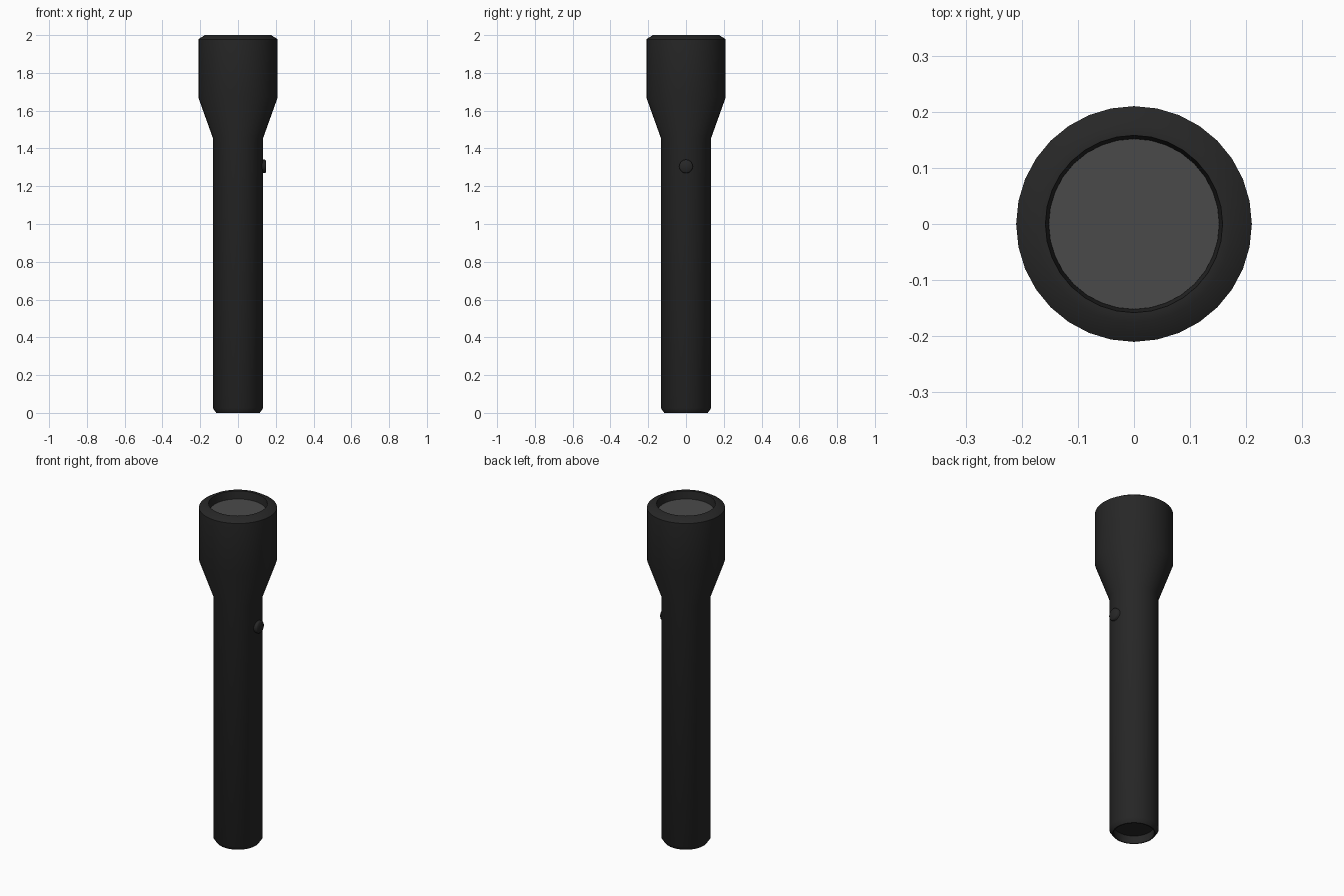
import bpy, bmesh, math
from mathutils import Matrix

if "Cube" in bpy.data.objects:
    bpy.data.objects.remove(bpy.data.objects["Cube"])

SIDES = 32


def material(name, value):
    m = bpy.data.materials.new(name)
    m.diffuse_color = (value, value, value, 1)
    m.use_nodes = True
    m.node_tree.nodes["Principled BSDF"].inputs["Base Color"].default_value = m.diffuse_color
    return m


def lathe(name, profile, mat, sides=SIDES, matrix=Matrix(), angle=50):
    """Spin an (r, z) profile around z; points with r = 0 become poles."""
    bm = bmesh.new()
    verts = [bm.verts.new((r, 0, z)) for r, z in profile]
    edges = [bm.edges.new(pair) for pair in zip(verts, verts[1:])]
    bmesh.ops.spin(bm, geom=verts + edges, cent=(0, 0, 0), axis=(0, 0, 1),
                   angle=math.tau, steps=sides, use_duplicate=False)
    bmesh.ops.remove_doubles(bm, verts=bm.verts, dist=1e-5)
    bmesh.ops.recalc_face_normals(bm, faces=bm.faces)
    bm.transform(matrix)
    me = bpy.data.meshes.new(name)
    bm.to_mesh(me)
    bm.free()
    me.materials.append(mat)
    ob = bpy.data.objects.new(name, me)
    bpy.context.collection.objects.link(ob)
    bpy.ops.object.select_all(action='DESELECT')
    ob.select_set(True)
    bpy.context.view_layer.objects.active = ob
    bpy.ops.object.shade_smooth_by_angle(angle=math.radians(angle))
    return ob


black = material("black_casing", 0.02)
glass = material("grey_lens", 0.068)

# Casing: recessed tail, straight grip, flared head and inner rim
lathe("casing", [
    (0, 0.045), (0.107, 0.045), (0.109, 0), (0.115, 0), (0.133, 0.025),
    (0.133, 1.455), (0.21, 1.67), (0.21, 1.978), (0.175, 2.0),
    (0.158, 2.0), (0.152, 1.95), (0, 1.95)], black)

# Lens disc set down inside the head
lathe("lens", [(0, 1.951), (0.152, 1.951), (0.152, 1.955), (0, 1.955)], glass)

# Push button on the +x side of the grip
lathe("button", [(0, -0.03), (0.036, -0.03), (0.036, 0.01), (0.031, 0.015), (0, 0.015)],
      black, 24, Matrix.Translation((0.133, 0, 1.305)) @ Matrix.Rotation(math.pi / 2, 4, 'Y'))
